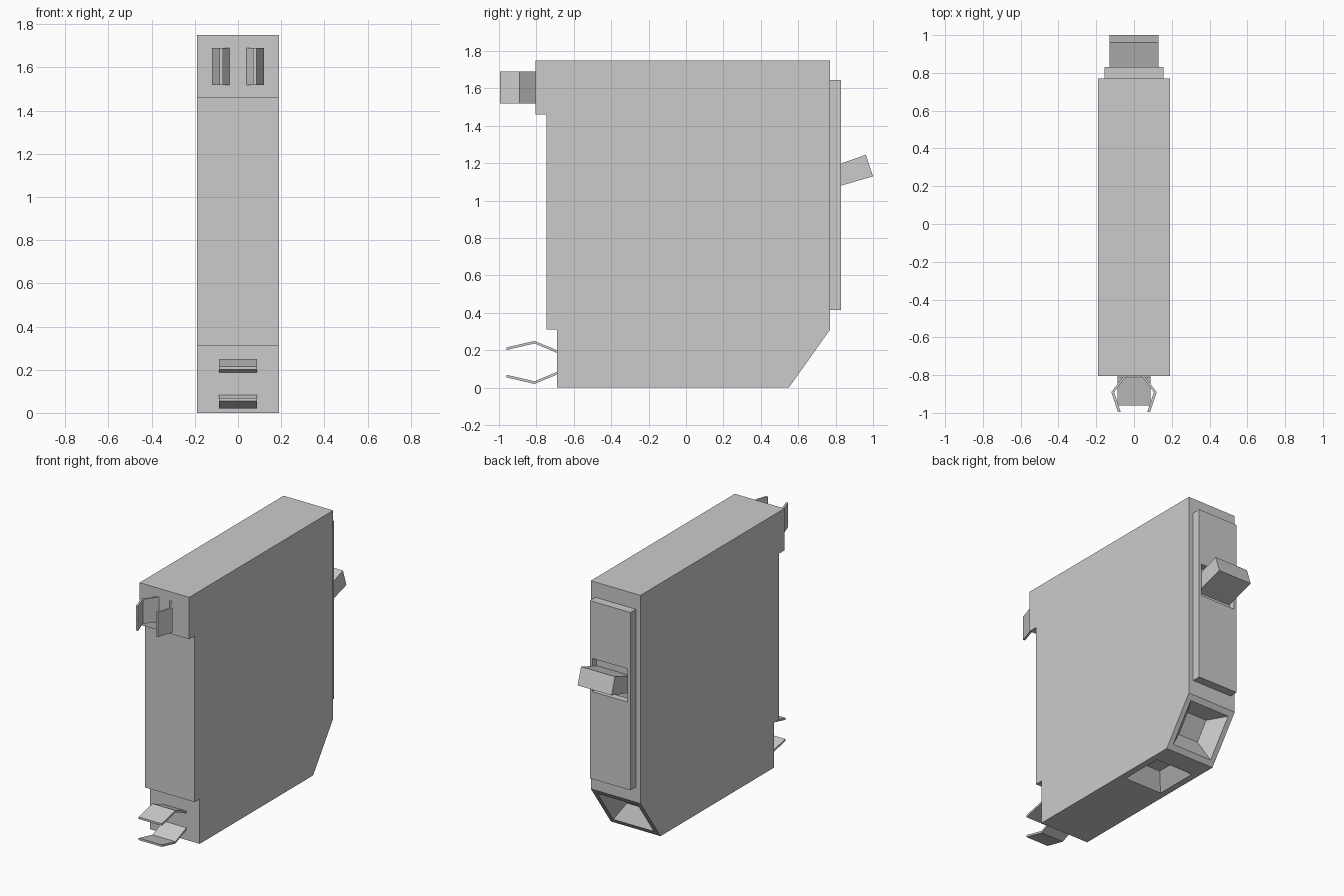
import bpy, bmesh
from mathutils import Vector

if "Cube" in bpy.data.objects:
    bpy.data.objects.remove(bpy.data.objects["Cube"])


def new_object(name, verts, faces):
    mesh = bpy.data.meshes.new(name)
    mesh.from_pydata(verts, [], faces)
    bm = bmesh.new()
    bm.from_mesh(mesh)
    bmesh.ops.recalc_face_normals(bm, faces=bm.faces)
    bm.to_mesh(mesh)
    bm.free()
    ob = bpy.data.objects.new(name, mesh)
    bpy.context.collection.objects.link(ob)
    return ob


def loft(name, ring_a, ring_b):
    """Closed solid between two matching outlines."""
    n = len(ring_a)
    sides = [(i, (i + 1) % n, n + (i + 1) % n, n + i) for i in range(n)]
    caps = [tuple(range(n)), tuple(range(n, 2 * n))]
    return new_object(name, list(ring_a) + list(ring_b), sides + caps)


def side_prism(name, profile, half):
    """Extrude a (y, z) profile across x."""
    return loft(name, [(-half, y, z) for y, z in profile],
                [(half, y, z) for y, z in profile])


def rect(y0, y1, z0, z1):
    return [(y0, z0), (y1, z0), (y1, z1), (y0, z1)]


def cut(target, cutter):
    cutter.hide_render = True
    mod = target.modifiers.new("cut", "BOOLEAN")
    mod.operation = "DIFFERENCE"
    mod.solver = "EXACT"
    mod.object = cutter
    bpy.context.view_layer.objects.active = target
    bpy.ops.object.modifier_apply(modifier=mod.name)
    bpy.data.objects.remove(cutter)


def pocket(target, centre, along, inward, half_x, half_l, depth):
    """Tapered recess whose floor is half the size of its mouth."""
    centre, along, inward = (Vector(v) for v in (centre, along, inward))
    along.normalize()
    inward.normalize()

    def ring(t):
        s = 1 - 0.5 * t
        return [centre + inward * depth * t + Vector((a * half_x * s, 0, 0))
                + along * b * half_l * s
                for a, b in ((-1, -1), (1, -1), (1, 1), (-1, 1))]
    cut(target, loft("pocket_cutter", ring(-0.1), ring(1)))


def strip(path, t):
    """Thicken a bent path of (offset, along) points in the offset direction."""
    return path + [(u - t, v) for u, v in reversed(path)]


# Housing with stepped front and chamfered lower back corner
housing = side_prism("housing", [
    (-0.69, 0), (0.55, 0), (0.77, 0.31), (0.77, 1.75), (-0.805, 1.75),
    (-0.805, 1.46), (-0.745, 1.46), (-0.745, 0.31), (-0.69, 0.31)], 0.19)

# Wire terminal pockets in the chamfer and the underside
pocket(housing, (0, 0.66, 0.155), (0, 0.22, 0.31), (0, -0.31, 0.22), 0.155, 0.15, 0.1)
pocket(housing, (0, 0.245, 0), (0, 1, 0), (0, 0, 1), 0.145, 0.155, 0.1)

# Raised face plate with a slot for the switch
plate = side_prism("face_plate", rect(0.77, 0.83, 0.415, 1.645), 0.155)
cut(plate, side_prism("slot_cutter", rect(0.785, 0.9, 1.02, 1.25), 0.135))

# Tilted switch handle
side_prism("switch_handle", [(0.785, 1.067), (1.0, 1.13), (0.962, 1.245), (0.785, 1.183)], 0.13)

# Upper pair of contact clips, bent in plan
upper = strip([(0.055, -0.805), (0.12, -0.89), (0.085, -0.995)], 0.015)
for side, label in ((-1, "left"), (1, "right")):
    loft("upper_clip_" + label, [(side * x, y, 1.52) for x, y in upper],
         [(side * x, y, 1.69) for x, y in upper])

# Lower pair of contact clips, bent in side view and mirrored about z = 0.135
lower = strip([(0.065, -0.69), (0.115, -0.81), (0.08, -0.96)], 0.014)
for side, label in ((-1, "bottom"), (1, "top")):
    side_prism("lower_clip_" + label, [(y, 0.135 + side * d) for d, y in lower], 0.088)
